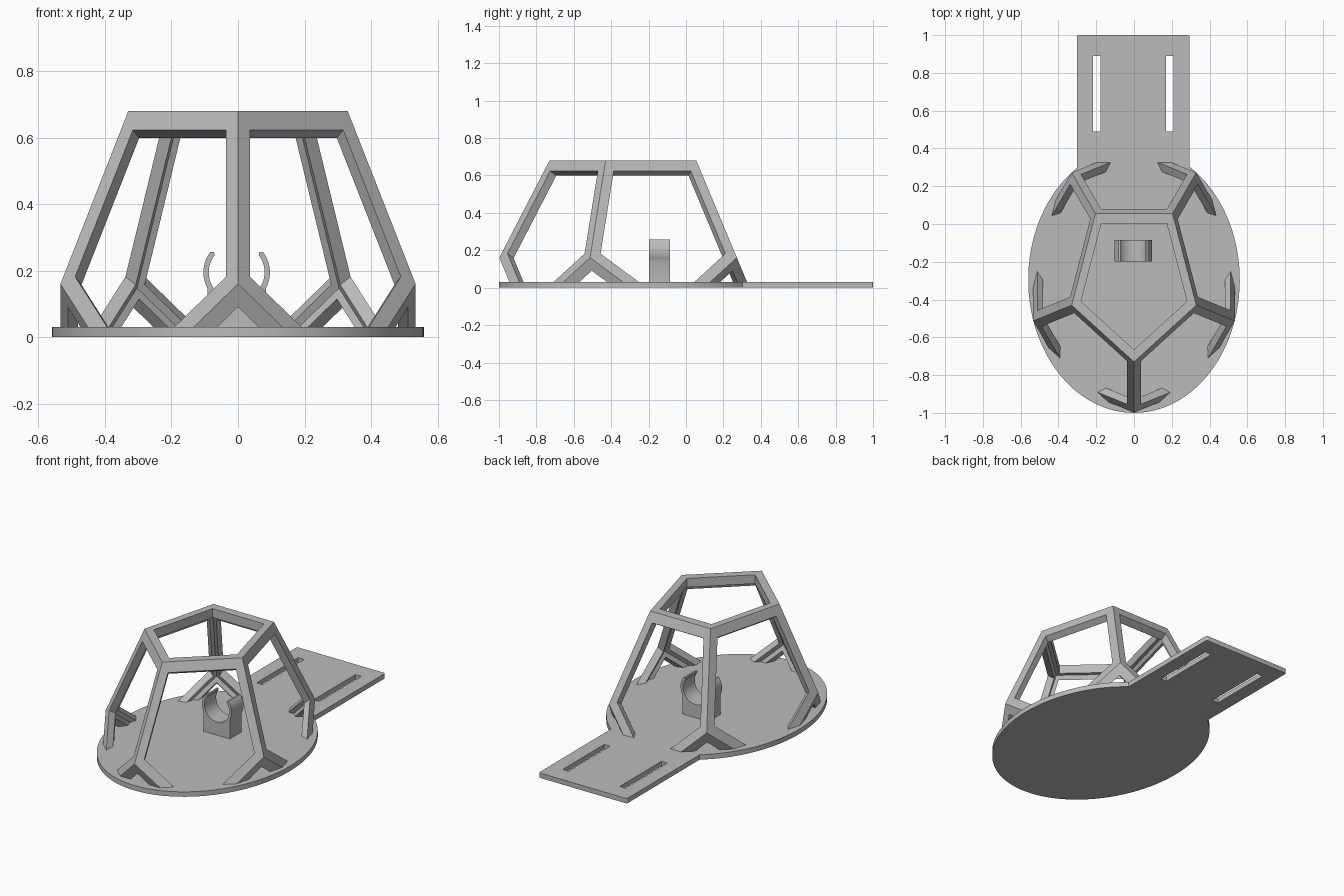
import bpy
import bmesh
from math import sin, cos, acos, pi, radians, tau
from mathutils import Vector

if "Cube" in bpy.data.objects:
    bpy.data.objects.remove(bpy.data.objects["Cube"], do_unlink=True)

CENTRE = Vector((0, -0.296, 0))

grey = bpy.data.materials.new("plain grey")
grey.use_nodes = True
colour = (0.5, 0.5, 0.5, 1)
grey.diffuse_color = colour
grey.node_tree.nodes["Principled BSDF"].inputs["Base Color"].default_value = colour


def flat_part(name, outlines, thickness):
    """Solid sheet from closed outlines; inner outlines become holes."""
    curve = bpy.data.curves.new(name, "CURVE")
    curve.dimensions = "2D"
    curve.fill_mode = "BOTH"
    curve.extrude = thickness / 2
    for points in outlines:
        spline = curve.splines.new("POLY")
        spline.points.add(len(points) - 1)
        for p, (x, y) in zip(spline.points, points):
            p.co = (x, y, 0, 1)
        spline.use_cyclic_u = True
    obj = bpy.data.objects.new(name, curve)
    bpy.context.collection.objects.link(obj)
    bpy.ops.object.select_all(action="DESELECT")
    obj.select_set(True)
    bpy.context.view_layer.objects.active = obj
    bpy.ops.object.convert(target="MESH")
    obj = bpy.context.view_layer.objects.active
    bm = bmesh.new()
    bm.from_mesh(obj.data)
    bmesh.ops.remove_doubles(bm, verts=bm.verts, dist=0.0001)
    bmesh.ops.recalc_face_normals(bm, faces=bm.faces)
    bm.to_mesh(obj.data)
    bm.free()
    obj.data.materials.clear()
    obj.data.materials.append(grey)
    bpy.ops.object.shade_smooth_by_angle(angle=radians(30))
    return obj


def arc(cx, cy, rx, ry, start, end, steps):
    angles = [start + (end - start) * i / steps for i in range(steps + 1)]
    return [(cx + rx * cos(a), cy + ry * sin(a)) for a in angles]


# Base plate: oval with a rectangular tail and two slots
RX, RY, LEFT, RIGHT = 0.56, 0.704, 0.294, -0.301
outline = arc(0, CENTRE.y, RX, RY, acos(RIGHT / RX), tau + acos(LEFT / RX), 80)
outline += arc(LEFT - 0.01, 0.99, 0.01, 0.01, 0, pi / 2, 4)
outline += arc(RIGHT + 0.01, 0.99, 0.01, 0.01, pi / 2, pi, 4)
slots = [[(x - 0.02, 0.49), (x + 0.02, 0.49), (x + 0.02, 0.89), (x - 0.02, 0.89)]
         for x in (-0.197, 0.189)]
plate = flat_part("base_plate", [outline] + slots, 0.03)
plate.location.z = 0.015

# Clip: block carrying an open ring, extruded along y
RING_Z, OUTER, INNER, HALF = 0.195, 0.1, 0.084, 0.088
low = acos(HALF / OUTER)
tip = radians(38)
mid = (OUTER + INNER) / 2
clip_outline = [(-HALF, 0.02), (HALF, 0.02)]
clip_outline += arc(0, RING_Z, OUTER, OUTER, -low, tip, 16)
clip_outline.append((mid * cos(tip + 0.07), RING_Z + mid * sin(tip + 0.07)))
clip_outline += arc(0, RING_Z, INNER, INNER, tip, -pi - tip, 48)
clip_outline.append((-mid * cos(tip + 0.07), RING_Z + mid * sin(tip + 0.07)))
clip_outline += arc(0, RING_Z, OUTER, OUTER, pi - tip, pi + low, 16)
clip = flat_part("ring_clip", [clip_outline], 0.114)
clip.rotation_euler.x = pi / 2
clip.location = (-0.004, -0.142, 0)

# Cage: upper half of a stretched, hollow dodecahedron with open faces
PHI = (1 + 5 ** 0.5) / 2
SCALE = Vector((0.347, 0.434, 0.5194))
HOLE, SHELL = 0.85, 0.92


def ring_point(i, radius, height):
    a = -pi / 2 + i * tau / 5
    return Vector((radius * cos(a), radius * sin(a), height)) * SCALE


half_height = (2 + 1 / PHI) / 2
top = [ring_point(i, 1, half_height) for i in range(5)]
waist = [ring_point(i, PHI, half_height - 1) for i in range(5)]
pentagons = [top]
for i in range(5):
    j = (i + 1) % 5
    side = [top[i], waist[i], -waist[(i + 3) % 5], waist[j], top[j]]
    pentagons += [side, [-v for v in side]]

bm = bmesh.new()
for pentagon in pentagons:
    mid_point = sum(pentagon, Vector()) / 5
    hole = [mid_point.lerp(v, HOLE) for v in pentagon]
    inner_hole = [v - mid_point * (1 - SHELL) for v in hole]
    inner = [v * SHELL for v in pentagon]
    loops = [[bm.verts.new(v + CENTRE) for v in loop]
             for loop in (pentagon, hole, inner_hole, inner)]
    for a, b in zip(loops, loops[1:]):
        for k in range(5):
            n = (k + 1) % 5
            bm.faces.new((a[k], a[n], b[n], b[k]))
bmesh.ops.remove_doubles(bm, verts=bm.verts, dist=0.0001)
bmesh.ops.recalc_face_normals(bm, faces=bm.faces)
cut = bmesh.ops.bisect_plane(bm, geom=bm.verts[:] + bm.edges[:] + bm.faces[:],
                             plane_co=(0, 0, 0.02), plane_no=(0, 0, 1), clear_inner=True)
bmesh.ops.holes_fill(bm, edges=[e for e in bm.edges if e.is_boundary], sides=0)
bmesh.ops.recalc_face_normals(bm, faces=bm.faces)
mesh = bpy.data.meshes.new("cage_frame")
bm.to_mesh(mesh)
bm.free()
mesh.materials.append(grey)
bpy.context.collection.objects.link(bpy.data.objects.new("cage_frame", mesh))
